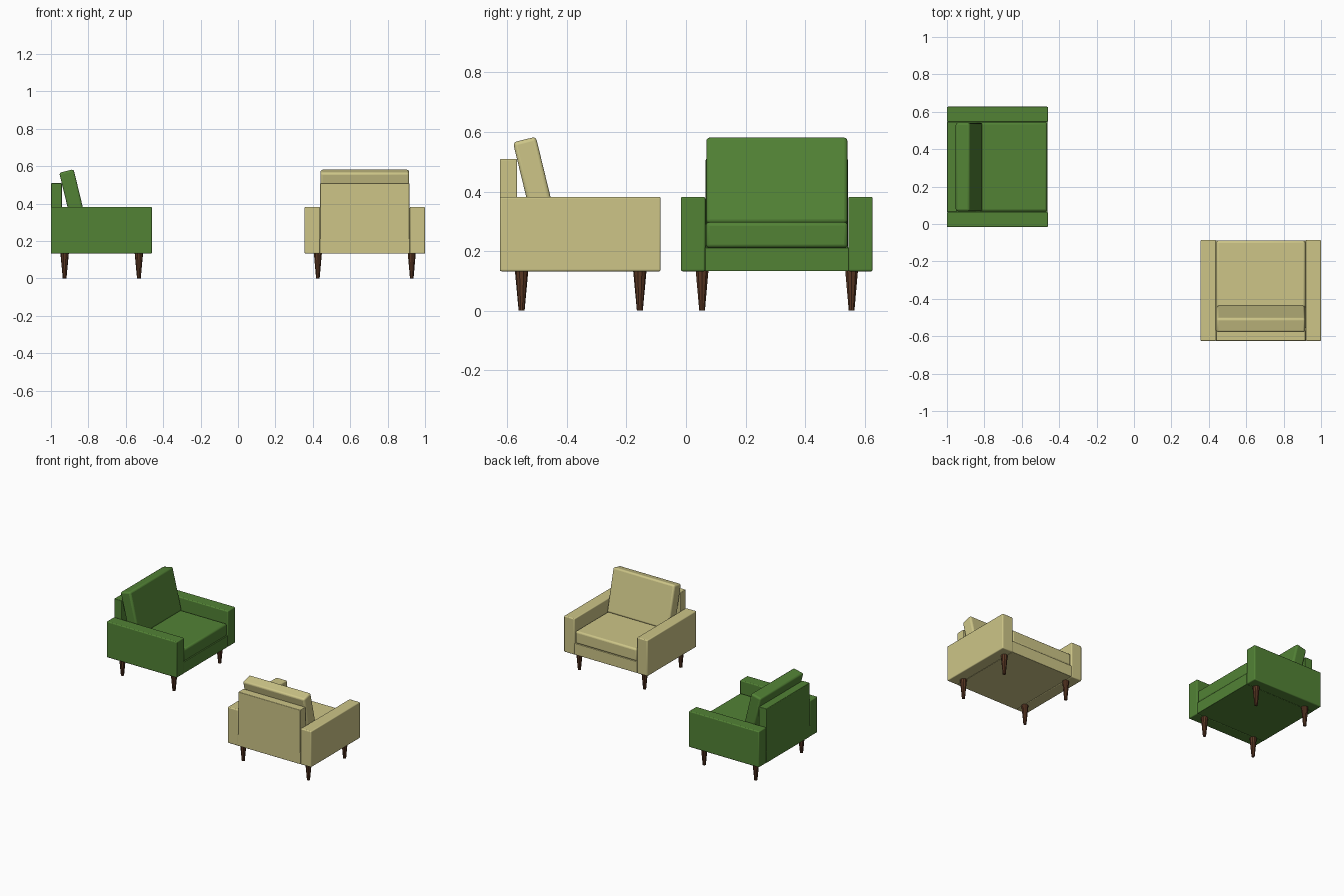
import bpy, bmesh, math
from mathutils import Matrix, Vector

if "Cube" in bpy.data.objects:
    bpy.data.objects.remove(bpy.data.objects["Cube"])


def material(name, rgb):
    m = bpy.data.materials.new(name)
    m.diffuse_color = (*rgb, 1)
    m.use_nodes = True
    m.node_tree.nodes["Principled BSDF"].inputs["Base Color"].default_value = m.diffuse_color
    return m


GREEN = material("green fabric", (0.085, 0.225, 0.036))
CREAM = material("cream fabric", (0.61, 0.56, 0.245))
WOOD = material("brown wood", (0.105, 0.04, 0.018))


def finish(bm, name, mat, place, bevel=0.0):
    bmesh.ops.recalc_face_normals(bm, faces=bm.faces)
    me = bpy.data.meshes.new(name)
    bm.to_mesh(me)
    bm.free()
    me.materials.append(mat)
    ob = bpy.data.objects.new(name, me)
    ob.matrix_world = place
    bpy.context.collection.objects.link(ob)
    if bevel:
        mod = ob.modifiers.new("soft edges", 'BEVEL')
        mod.width = bevel
        mod.segments = 3
        bpy.context.view_layer.objects.active = ob
        ob.select_set(True)
        bpy.ops.object.shade_smooth_by_angle(angle=math.radians(35))
        ob.select_set(False)


def prism(name, mat, place, x0, x1, profile, bevel):
    """Extrude a (y, z) profile from x0 to x1."""
    bm = bmesh.new()
    face = bm.faces.new([bm.verts.new((x0, y, z)) for y, z in profile])
    new = bmesh.ops.extrude_face_region(bm, geom=[face])["geom"]
    bmesh.ops.translate(bm, vec=Vector((x1 - x0, 0, 0)),
                        verts=[v for v in new if isinstance(v, bmesh.types.BMVert)])
    finish(bm, name, mat, place, bevel)


def box(name, mat, place, x0, x1, y0, y1, z0, z1, bevel):
    prism(name, mat, place, x0, x1, [(y0, z0), (y1, z0), (y1, z1), (y0, z1)], bevel)


def leg(name, place, x, y):
    bm = bmesh.new()
    bmesh.ops.create_cone(bm, cap_ends=True, segments=10, radius1=0.010, radius2=0.023,
                          depth=0.14, matrix=Matrix.Translation((x, y, 0.07)))
    finish(bm, name, WOOD, place)


def armchair(label, mat, place):
    # Local frame: the seat opens towards +y
    box(label + "_base", mat, place, -0.241, 0.241, -0.27, 0.268, 0.133, 0.212, 0.002)
    for side, s in (("left", -1), ("right", 1)):
        a, b = sorted((s * 0.24, s * 0.322))
        box(f"{label}_{side}_arm", mat, place, a, b, -0.27, 0.27, 0.132, 0.382, 0.006)
    box(label + "_back_panel", mat, place, -0.239, 0.239, -0.27, -0.212, 0.2, 0.509, 0.004)
    # Cushions
    box(label + "_seat_cushion", mat, place, -0.238, 0.238, -0.212, 0.266, 0.211, 0.297, 0.012)
    prism(label + "_back_cushion", mat, place, -0.237, 0.237,
          [(-0.226, 0.565), (-0.149, 0.584), (-0.079, 0.296), (-0.156, 0.277)], 0.012)
    # Tapered legs
    for side, x in (("left", -0.251), ("right", 0.251)):
        leg(f"{label}_front_{side}_leg", place, x, 0.2)
        leg(f"{label}_back_{side}_leg", place, x, -0.197)


armchair("cream_chair", CREAM, Matrix.Translation((0.678, -0.355, 0)))
armchair("green_chair", GREEN,
         Matrix.Translation((-0.73, 0.305, 0)) @ Matrix.Rotation(-math.pi / 2, 4, 'Z'))
